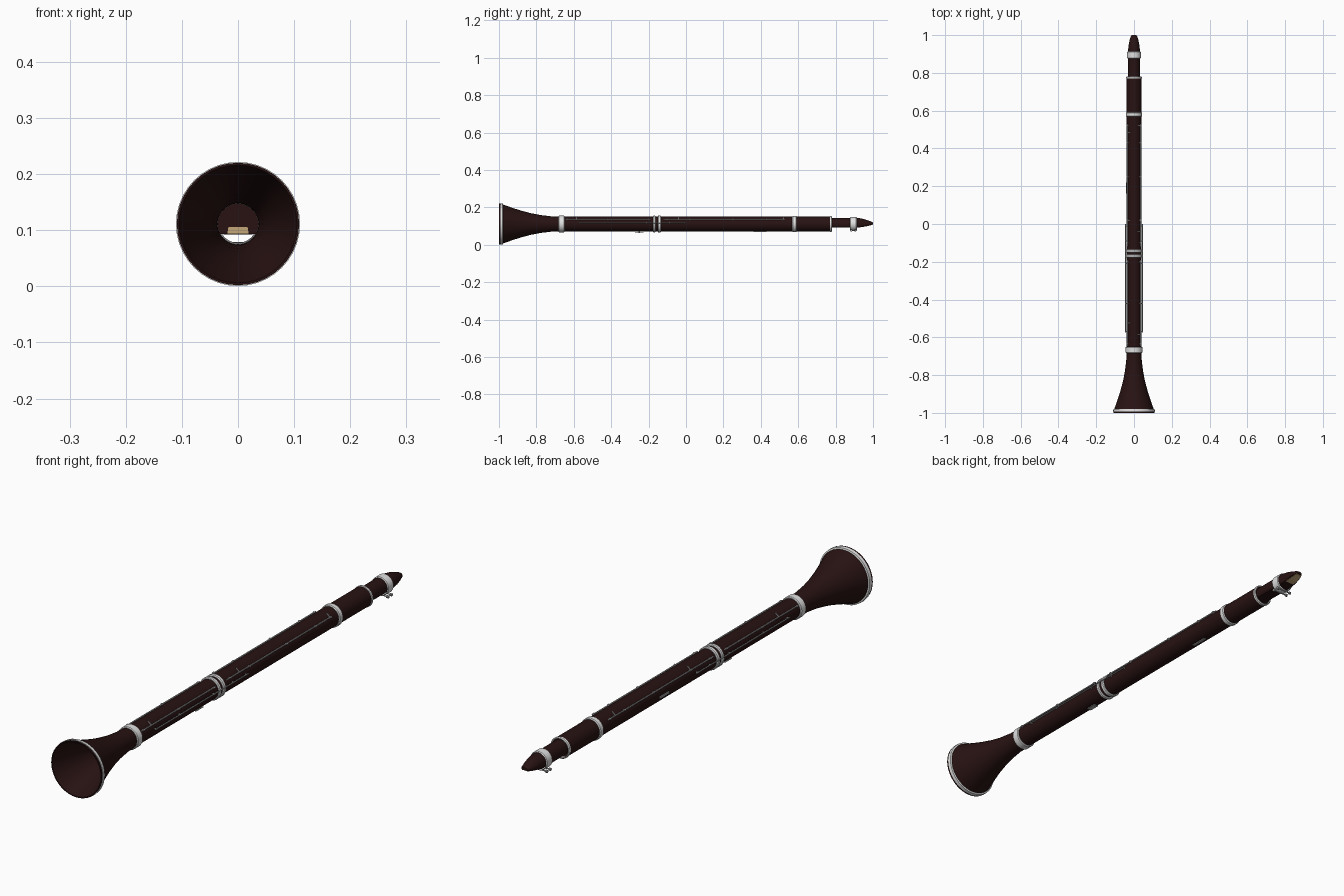
import bpy, bmesh, math
from mathutils import Vector

if "Cube" in bpy.data.objects:
    bpy.data.objects.remove(bpy.data.objects["Cube"])

CZ = 0.111          # height of the instrument's axis
SIDES = 40


def material(name, rgb):
    m = bpy.data.materials.new(name)
    m.diffuse_color = (*rgb, 1)
    m.use_nodes = True
    m.node_tree.nodes["Principled BSDF"].inputs["Base Color"].default_value = m.diffuse_color
    return m


WOOD = material("dark wood", (0.021, 0.006, 0.006))
SILVER = material("silver", (0.75, 0.75, 0.75))
KEY = material("key metal", (0.42, 0.42, 0.42))
CANE = material("cane", (0.55, 0.38, 0.19))


def finish(name, bm, mat, smooth=True):
    bmesh.ops.recalc_face_normals(bm, faces=bm.faces)
    me = bpy.data.meshes.new(name)
    bm.to_mesh(me)
    bm.free()
    me.materials.append(mat)
    ob = bpy.data.objects.new(name, me)
    bpy.context.collection.objects.link(ob)
    if smooth:
        bpy.ops.object.select_all(action='DESELECT')
        ob.select_set(True)
        bpy.context.view_layer.objects.active = ob
        bpy.ops.object.shade_smooth_by_angle(angle=math.radians(35))
    return ob


def skin(bm, rings, closed):
    """Bridge equal rings of points; closed joins last to first, else caps the ends."""
    vs = [[bm.verts.new(p) for p in ring] for ring in rings]
    n = len(vs[0])
    for i in range(len(vs) if closed else len(vs) - 1):
        a, b = vs[i], vs[(i + 1) % len(vs)]
        for j in range(n):
            k = (j + 1) % n
            bm.faces.new((a[j], a[k], b[k], b[j]))
    if not closed:
        bm.faces.new(vs[0])
        bm.faces.new(vs[-1])


def lathe(name, profile, mat):
    """Turn a closed (y, radius) profile about the long axis."""
    bm = bmesh.new()
    ang = [2 * math.pi * j / SIDES for j in range(SIDES)]
    skin(bm, [[(r * math.cos(t), y, CZ + r * math.sin(t)) for t in ang]
              for y, r in profile], True)
    return finish(name, bm, mat)


def tube(name, y0, y1, r, mat, inner=0.0362):
    return lathe(name, [(y0, inner), (y0, r), (y1, r), (y1, inner)], mat)


def band(name, y0, y1, r, inner=0.0362):
    b = min(0.003, (y1 - y0) / 4)
    return lathe(name, [(y0, inner), (y0, r - b), (y0 + b, r), (y1 - b, r),
                        (y1, r - b), (y1, inner)], SILVER)


def add_rod(bm, p, q, r, n=8):
    p, q = Vector(p), Vector(q)
    d = (q - p).normalized()
    u = d.orthogonal().normalized()
    v = d.cross(u)
    ang = [2 * math.pi * j / n for j in range(n)]
    skin(bm, [[c + r * (u * math.cos(t) + v * math.sin(t)) for t in ang]
              for c in (p, q)], False)


def polar(side, deg, r, y):
    """Point around the body; deg is measured up from the horizontal."""
    t = math.radians(deg)
    return (side * r * math.cos(t), y, CZ + r * math.sin(t))


def plate(name, y, z, x, size, mat):
    bm = bmesh.new()
    bmesh.ops.create_cube(bm, size=1)
    bmesh.ops.scale(bm, vec=size, verts=bm.verts)
    bmesh.ops.translate(bm, vec=(x, y, z), verts=bm.verts)
    bmesh.ops.bevel(bm, geom=bm.edges[:], offset=min(size) * 0.3, segments=1, affect='EDGES')
    return finish(name, bm, mat, False)


# Flared bell, hollow
outer = [(-0.66, 0.039), (-0.72, 0.041), (-0.78, 0.048), (-0.83, 0.058), (-0.88, 0.071),
         (-0.93, 0.087), (-0.97, 0.101), (-0.99, 0.108), (-1.0, 0.109)]
inner = [(-1.0, 0.105), (-0.97, 0.096), (-0.93, 0.083), (-0.88, 0.067), (-0.83, 0.054),
         (-0.78, 0.044), (-0.72, 0.0375), (-0.66, 0.036)]
lathe("bell", outer + inner, WOOD)
lathe("bell_rim", [(-0.992, 0.104), (-0.992, 0.1105), (-0.98, 0.1095), (-0.977, 0.1)], SILVER)

# Body joints and barrel
tube("lower_joint", -0.665, -0.155, 0.039, WOOD)
tube("upper_joint", -0.16, 0.58, 0.039, WOOD)
tube("barrel", 0.58, 0.772, 0.0395, WOOD)

# Metal bands
for name, y0, y1, r in (("bell_band", -0.682, -0.65, 0.0445),
                        ("lower_joint_band", -0.177, -0.162, 0.0445),
                        ("upper_joint_band", -0.151, -0.134, 0.0445),
                        ("barrel_band", 0.568, 0.591, 0.0435),
                        ("barrel_end_band", 0.768, 0.781, 0.0415)):
    band(name, y0, y1, r)

# Mouthpiece: D-shaped sections (y, half width, centre z, half height, flat bottom z)
bm = bmesh.new()
rings = []
for y, w, c, h, flat in ((0.745, 0.037, CZ, 0.037, 0.093), (0.776, 0.037, CZ, 0.037, 0.093),
                         (0.777, 0.031, CZ, 0.032, 0.093), (0.90, 0.032, CZ, 0.033, 0.092),
                         (0.925, 0.031, CZ, 0.032, 0.092), (0.95, 0.028, CZ, 0.027, 0.097),
                         (0.975, 0.023, CZ, 0.0185, 0.103), (0.993, 0.017, 0.112, 0.011, 0.107),
                         (1.0, 0.012, 0.1125, 0.0065, 0.109)):
    rings.append([(w * math.cos(t), y, max(c + h * math.sin(t), flat))
                  for t in [2 * math.pi * (j + 0.5) / 32 for j in range(32)]])
skin(bm, rings, False)
finish("mouthpiece", bm, WOOD)

# Reed: long wedge inside the flat, emerging at the tip
bm = bmesh.new()
skin(bm, [[(-w, y, lo), (w, y, lo), (w * 0.9, y, hi), (-w * 0.9, y, hi)]
          for y, w, lo, hi in ((0.743, 0.019, 0.0935, 0.106), (0.925, 0.019, 0.0935, 0.106),
                               (0.96, 0.0185, 0.097, 0.107), (0.997, 0.013, 0.106, 0.109))], False)
finish("reed", bm, CANE, False)

# Ligature with two thumb screws beneath
band("ligature", 0.876, 0.913, 0.0365, 0.0335)
bm = bmesh.new()
for y in (0.884, 0.905):
    add_rod(bm, (-0.03, y, 0.076), (0.03, y, 0.076), 0.0025)
    for s in (-1, 1):
        add_rod(bm, (s * 0.026, y, 0.076), (s * 0.034, y, 0.076), 0.0055, 10)
finish("ligature_screws", bm, KEY)

# Key work, mirrored on both sides
for side, label in ((-1, "left"), (1, "right")):
    bm = bmesh.new()
    for y0, y1 in ((-0.645, -0.19), (-0.12, 0.53)):
        add_rod(bm, polar(side, 35, 0.0425, y0), polar(side, 35, 0.0425, y1), 0.0028)
    finish(label + "_long_rods", bm, KEY)

    bm = bmesh.new()
    add_rod(bm, polar(side, 8, 0.0455, -0.575), polar(side, 8, 0.0455, 0.0), 0.0025)
    for y in (-0.57, -0.42, -0.21, -0.09, -0.01):
        add_rod(bm, polar(side, 8, 0.037, y), polar(side, 8, 0.0475, y), 0.003)
    finish(label + "_side_rod", bm, KEY)

    # Posts holding the rods, with short lever arms reaching over the top
    bm = bmesh.new()
    for y in (-0.635, -0.42, -0.2, -0.1, 0.02, 0.25, 0.43, 0.52):
        add_rod(bm, polar(side, 35, 0.037, y), polar(side, 35, 0.047, y), 0.004)
    for y in ((-0.525, 0.02, 0.485) if side < 0 else (-0.585, -0.04, 0.52)):
        add_rod(bm, polar(side, 35, 0.0425, y), polar(side, 62, 0.0415, y), 0.0025)
    finish(label + "_posts", bm, KEY)

# Underside and side touch pieces
plate("thumb_rest", -0.25, 0.064, 0, (0.02, 0.045, 0.004), KEY)
bm = bmesh.new()
add_rod(bm, (0, -0.25, 0.064), (0, -0.25, 0.075), 0.004)
finish("thumb_rest_post", bm, KEY)
plate("register_key", 0.395, 0.0705, 0, (0.012, 0.07, 0.004), KEY)
plate("left_touch_piece", 0.19, 0.104, -0.0395, (0.004, 0.06, 0.01), KEY)
